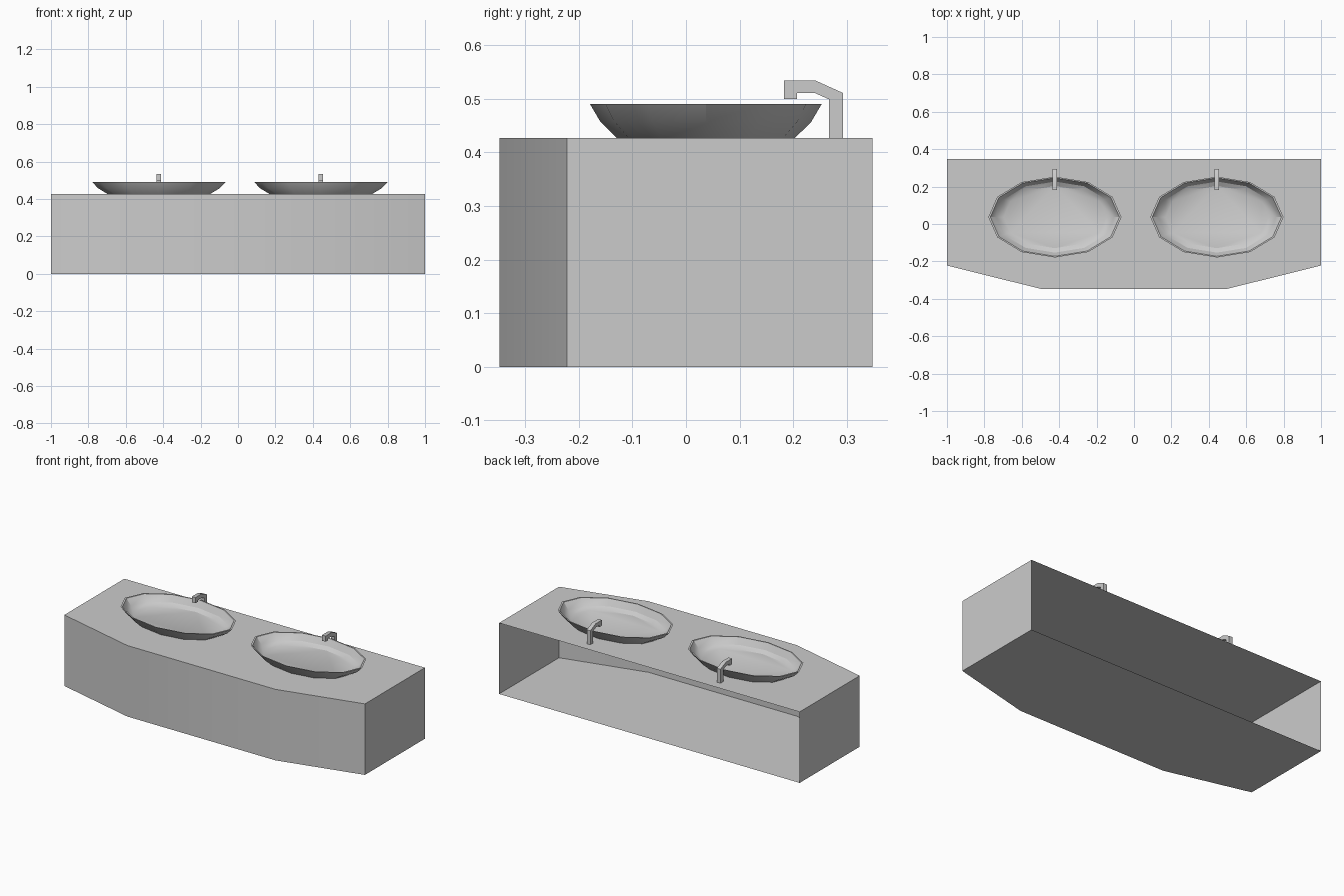
import bpy
import bmesh
from math import cos, sin, pi, radians

if "Cube" in bpy.data.objects:
    bpy.data.objects.remove(bpy.data.objects["Cube"])

grey = bpy.data.materials.new("light_grey")
grey.use_nodes = True
GREY = (0.6, 0.6, 0.6, 1)
grey.diffuse_color = GREY
grey.node_tree.nodes["Principled BSDF"].inputs["Base Color"].default_value = GREY

COUNTER_Z = 0.427


def finish(name, bm, normals=True):
    if normals:
        bmesh.ops.recalc_face_normals(bm, faces=bm.faces)
    mesh = bpy.data.meshes.new(name)
    bm.to_mesh(mesh)
    bm.free()
    mesh.materials.append(grey)
    obj = bpy.data.objects.new(name, mesh)
    bpy.context.collection.objects.link(obj)
    bpy.ops.object.select_all(action="DESELECT")
    obj.select_set(True)
    bpy.context.view_layer.objects.active = obj
    bpy.ops.object.shade_smooth_by_angle(angle=radians(30))
    return obj


def prism(outline, offset):
    """Closed prism from a planar outline, pushed along offset."""
    bm = bmesh.new()
    face = bm.faces.new([bm.verts.new(p) for p in outline])
    ext = bmesh.ops.extrude_face_region(bm, geom=[face], use_keep_orig=True)
    moved = [v for v in ext["geom"] if isinstance(v, bmesh.types.BMVert)]
    bmesh.ops.translate(bm, verts=moved, vec=offset)
    bmesh.ops.recalc_face_normals(bm, faces=bm.faces)
    return bm


# Cabinet: thin shell with a bowed front and an open back
half = [(1, 0.348), (1, -0.222), (0.493, -0.348)]
plan = half + [(-x, y) for x, y in reversed(half)]
bm = prism([(x, y, 0) for x, y in plan], (0, 0, COUNTER_Z))
back = [f for f in bm.faces if f.normal.y > 0.9]
bmesh.ops.delete(bm, geom=back, context="FACES_ONLY")
finish("cabinet", bm, normals=False)


# Basin: twelve-sided oval rings lofted from the base over the rim to the floor
def basin(name, cx):
    sides, cy, rx, ry = 12, 0.037, 0.356, 0.216
    profile = [(0.77, COUNTER_Z), (0.91, 0.457), (1, 0.49),
               (0.97, 0.49), (0.88, 0.452), (0.77, 0.437)]
    bm = bmesh.new()
    rings = []
    for scale, z in profile:
        rings.append([bm.verts.new((cx + rx * scale * cos(2 * pi * i / sides),
                                    cy + ry * scale * sin(2 * pi * i / sides), z))
                      for i in range(sides)])
    for a, b in zip(rings, rings[1:]):
        for i in range(sides):
            j = (i + 1) % sides
            bm.faces.new((a[i], a[j], b[j], b[i]))
    bm.faces.new(rings[0])
    bm.faces.new(rings[-1])
    finish(name, bm)


# Tap: square post with a chamfered elbow and a short downward spout
def tap(name, cx):
    width = 0.024
    side = [(0.293, COUNTER_Z), (0.293, 0.511), (0.242, 0.534), (0.183, 0.534),
            (0.183, 0.5), (0.207, 0.5), (0.207, 0.511), (0.24, 0.511),
            (0.267, 0.499), (0.267, COUNTER_Z)]
    finish(name, prism([(cx - width / 2, y, z) for y, z in side], (width, 0, 0)))


for side_name, cx in (("left", 0.443), ("right", -0.423)):
    basin(side_name + "_basin", cx)
    tap(side_name + "_tap", cx)
